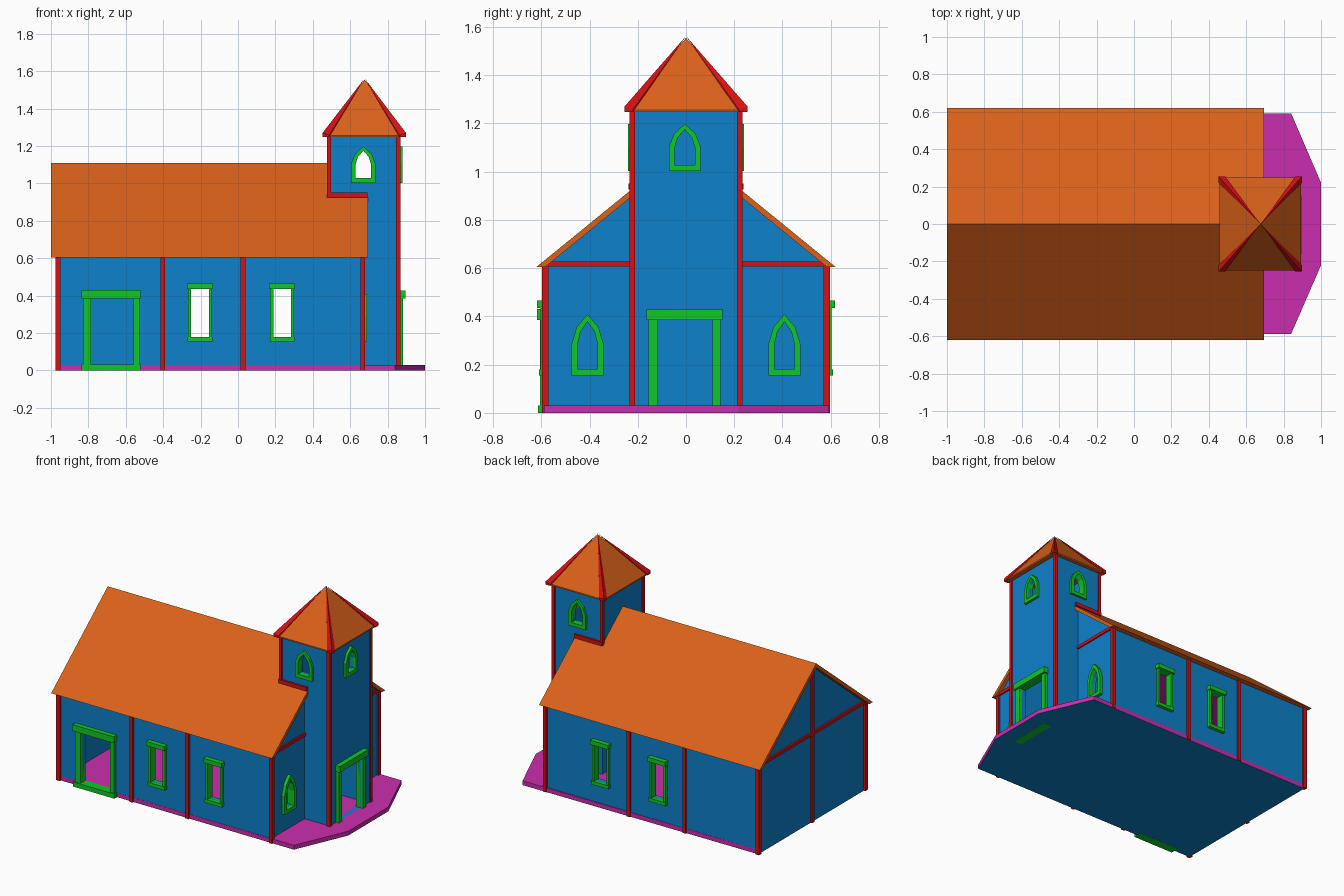
import bpy, bmesh

if "Cube" in bpy.data.objects:
    bpy.data.objects.remove(bpy.data.objects["Cube"])


def material(name, rgb):
    m = bpy.data.materials.new(name)
    m.diffuse_color = (*rgb, 1)
    m.use_nodes = True
    m.node_tree.nodes["Principled BSDF"].inputs["Base Color"].default_value = m.diffuse_color
    return m


BLUE = material("wall_blue", (0.004, 0.22, 0.6))
ORANGE = material("roof_orange", (0.7, 0.12, 0.01))
RED = material("trim_red", (0.68, 0.005, 0.006))
GREEN = material("frame_green", (0.005, 0.58, 0.02))
MAGENTA = material("floor_magenta", (0.6, 0.027, 0.43))


def finish(name, bm, mat):
    bmesh.ops.recalc_face_normals(bm, faces=bm.faces)
    me = bpy.data.meshes.new(name)
    bm.to_mesh(me)
    bm.free()
    ob = bpy.data.objects.new(name, me)
    bpy.context.collection.objects.link(ob)
    if mat:
        me.materials.append(mat)
    return ob


def prism(name, pts, axis, lo, hi, mat=None, hole=None):
    """Extrude a profile along an axis, optionally with a matching inner outline."""
    place = {"x": lambda u, v, d: (d, u, v),
             "y": lambda u, v, d: (u, d, v),
             "z": lambda u, v, d: (u, v, d)}[axis]
    bm = bmesh.new()
    n = len(pts)
    rings = [[[bm.verts.new(place(u, v, d)) for u, v in loop] for d in (lo, hi)]
             for loop in ([pts, hole] if hole else [pts])]
    for a, b in rings:
        for i in range(n):
            j = (i + 1) % n
            bm.faces.new((a[i], a[j], b[j], b[i]))
    for k in (0, 1):
        if hole:
            o, h = rings[0][k], rings[1][k]
            for i in range(n):
                j = (i + 1) % n
                bm.faces.new((o[i], o[j], h[j], h[i]))
        else:
            bm.faces.new(rings[0][k])
    return finish(name, bm, mat)


def box(name, x0, x1, y0, y1, z0, z1, mat=None):
    return prism(name, [(x0, y0), (x1, y0), (x1, y1), (x0, y1)], "z", z0, z1, mat)


def hull(name, pts, mat):
    bm = bmesh.new()
    for p in pts:
        bm.verts.new(p)
    bmesh.ops.convex_hull(bm, input=bm.verts)
    return finish(name, bm, mat)


def cut(ob, *cutters):
    for c in cutters:
        mod = ob.modifiers.new("cut", "BOOLEAN")
        mod.operation, mod.solver, mod.object = "DIFFERENCE", "EXACT", c
        bpy.context.view_layer.objects.active = ob
        bpy.ops.object.modifier_apply(modifier=mod.name)
        bpy.data.objects.remove(c)


def arch(cu, z, k, inner=False):
    """Pointed window outline; k scales the height."""
    half = ([(0.042, 0.025 / k), (0.042, 0.125), (0.029, 0.18), (0, 0.222)] if inner
            else [(0.066, 0), (0.066, 0.13), (0.045, 0.2), (0, 0.253)])
    pts = half + [(-u, v) for u, v in half[-2::-1]]
    return [(cu + u, z + v * k) for u, v in pts]


def span(s, a, b):
    return (a, b) if s > 0 else (-b, -a)


# Nave walls with openings
SL = 0.505 / 0.62
nave = prism("nave_walls", [(-0.585, 0), (0.585, 0), (0.585, 1.08 - SL * 0.585),
                            (0, 1.08), (-0.585, 1.08 - SL * 0.585)], "x", -0.965, 0.668, BLUE)
WINDOWS = (-0.203, 0.236)
cut(nave, box("c", -0.935, 0.638, -0.555, 0.555, -0.1, 1.3),
    box("c", 0.49, 0.9, -0.22, 0.22, -0.1, 1.5),
    box("c", -0.785, -0.56, -1, 0, 0.03, 0.387),
    *[box("c", x - 0.048, x + 0.048, -1, 1, 0.18, 0.437) for x in WINDOWS],
    *[prism("c", arch(y, 0.156, 1, True), "x", 0.55, 0.8) for y in (-0.408, 0.408)])

# Tower walls with openings
tower = box("tower_walls", 0.485, 0.862, -0.225, 0.225, 0, 1.25, BLUE)
cut(tower, box("c", 0.515, 0.832, -0.195, 0.195, -0.1, 1.4),
    box("c", 0.75, 1, -0.117, 0.11, 0.03, 0.387),
    prism("c", arch(0.67, 1.003, 0.77, True), "y", -0.4, 0.4),
    prism("c", arch(-0.005, 1.003, 0.77, True), "x", 0.75, 1))

# Floor slab with angled porch, blue underside
floor = prism("floor_and_porch", [(-0.965, -0.585), (0.84, -0.588), (1, -0.22), (1, 0.22),
                                  (0.84, 0.592), (-0.965, 0.585)], "z", 0, 0.03, MAGENTA)
floor.data.materials.append(BLUE)
for f in floor.data.polygons:
    if f.normal.z < -0.9:
        f.material_index = 1

# Ceiling
ceiling = box("ceiling", -0.94, 0.645, -0.56, 0.56, 0.59, 0.605, MAGENTA)
cut(ceiling, box("c", 0.49, 0.9, -0.22, 0.22, 0, 1.5))

# Gable roof notched around the tower
e = 0.505 - 0.03
roof = prism("nave_roof", [(-0.62, 0.605), (0, 1.11), (0.62, 0.605),
                           (e / SL, 0.605), (0, 1.08), (-e / SL, 0.605)],
             "x", -1, 0.695, ORANGE)
cut(roof, box("c", 0.487, 0.9, -0.224, 0.224, 0, 1.5))

# Tower roof with tapered hip trims
CX, APEX = 0.675, (0.677, 0, 1.555)
HX, HY = 0.218, 0.248
hull("tower_roof", [(CX + sx * HX, sy * HY, z) for sx in (-1, 1) for sy in (-1, 1)
                    for z in (1.247, 1.256)] + [APEX], ORANGE)
for sx in (-1, 1):
    for sy in (-1, 1):
        x, y = CX + sx * (HX + 0.005), sy * (HY + 0.007)
        hull("hip_trim", [(x, y, 1.247), (x, y, 1.27),
                          (x - sx * 0.035, y, 1.247), (x - sx * 0.035, y, 1.258),
                          (x, y - sy * 0.035, 1.247), (x, y - sy * 0.035, 1.258),
                          (0.677, 0, 1.562)], RED)

for s in (-1, 1):
    # Nave posts
    for x0, x1 in ((-0.977, -0.95), (-0.415, -0.39), (0.013, 0.04), (0.655, 0.68)):
        box("nave_post", x0, x1, *span(s, 0.57, 0.597), 0, 0.607, RED)
    # Tower posts and roof flashing
    box("tower_front_post", 0.845, 0.869, *span(s, 0.212, 0.234), 0.03, 1.25, RED)
    box("tower_back_post", 0.477, 0.498, *span(s, 0.212, 0.234), 0.93, 1.25, RED)
    box("roof_flashing", 0.477, 0.693, *span(s, 0.215, 0.238), 0.925, 0.951, RED)
    # Front gable beam
    box("front_gable_beam", 0.655, 0.678, *span(s, 0.222, 0.583), 0.606, 0.628, RED)
    # Side windows
    for x in WINDOWS:
        box("window_lintel", x - 0.069, x + 0.069, *span(s, 0.55, 0.618), 0.435, 0.465, GREEN)
        box("window_sill", x - 0.066, x + 0.066, *span(s, 0.55, 0.609), 0.156, 0.18, GREEN)
        for t in (-1, 1):
            a, b = span(t, 0.047, 0.064)
            box("window_jamb", x + a, x + b, *span(s, 0.55, 0.604), 0.18, 0.435, GREEN)
    # Pointed windows beside and on the tower
    prism("pointed_window_frame", arch(s * 0.408, 0.156, 1), "x", 0.635, 0.69, GREEN,
          arch(s * 0.408, 0.156, 1, True))
    prism("tower_side_window_frame", arch(0.67, 1.003, 0.77), "y", *span(s, 0.19, 0.24),
          GREEN, arch(0.67, 1.003, 0.77, True))
prism("tower_front_window_frame", arch(-0.005, 1.003, 0.77), "x", 0.83, 0.88, GREEN,
      arch(-0.005, 1.003, 0.77, True))

# Back gable timbers
box("back_gable_beam", -0.977, -0.95, -0.583, 0.583, 0.606, 0.628, RED)
box("back_gable_post", -0.977, -0.95, -0.012, 0.012, 0, 1.085, RED)

# Side door frame
box("side_door_lintel", -0.837, -0.52, -0.618, -0.55, 0.386, 0.43, GREEN)
box("side_door_sill", -0.837, -0.52, -0.613, -0.55, -0.001, 0.031, GREEN)
for x0, x1 in ((-0.828, -0.785), (-0.56, -0.526)):
    box("side_door_jamb", x0, x1, -0.606, -0.55, 0.03, 0.387, GREEN)

# Tower door frame
box("tower_door_lintel", 0.83, 0.896, -0.163, 0.152, 0.386, 0.428, GREEN)
box("tower_door_sill", 0.83, 0.89, -0.16, 0.15, -0.001, 0.029, GREEN)
for y0, y1 in ((-0.155, -0.117), (0.11, 0.144)):
    box("tower_door_jamb", 0.83, 0.882, y0, y1, 0.03, 0.387, GREEN)
